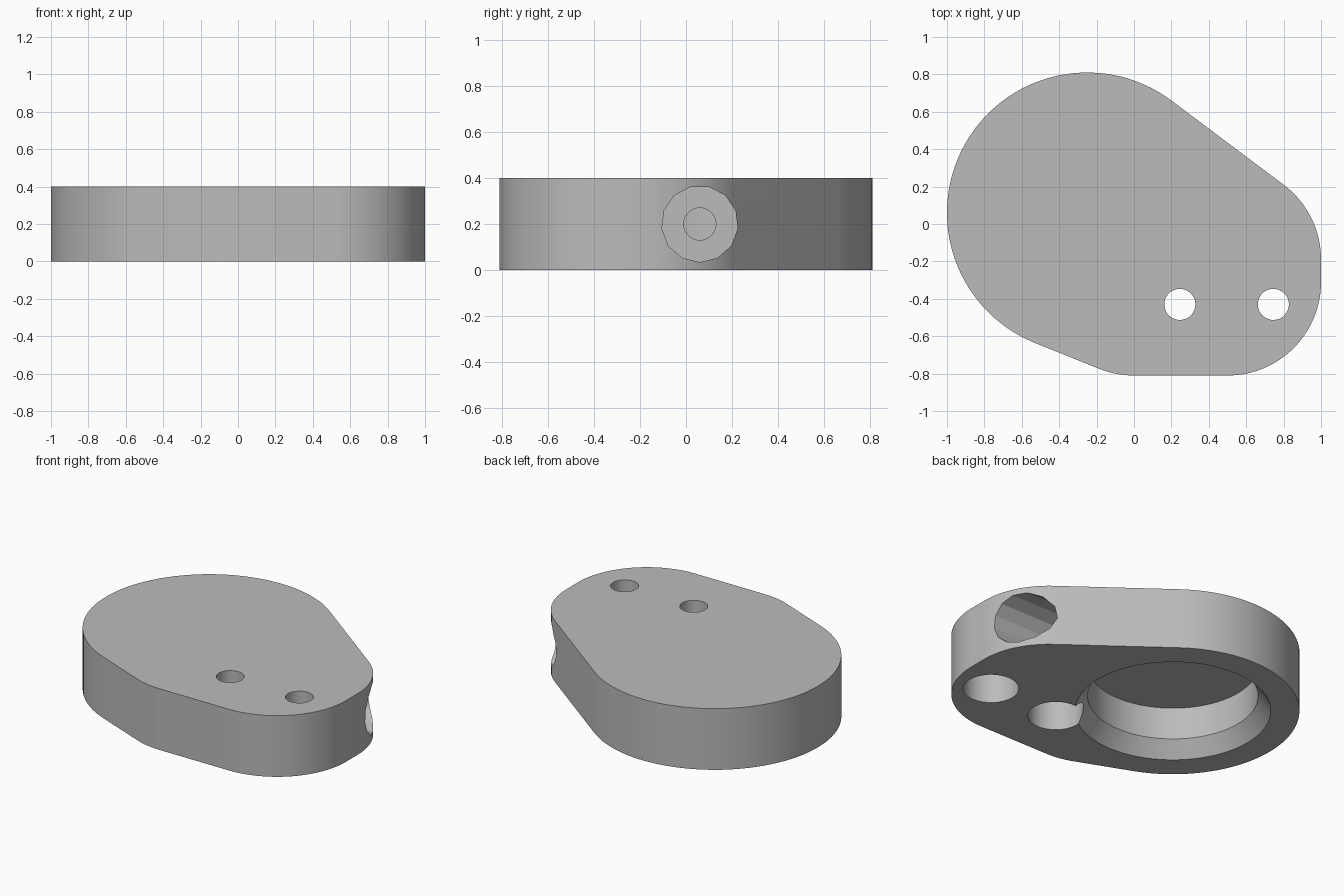
import bpy, bmesh
from math import radians, sin, cos, pi
from mathutils import Matrix

cube = bpy.data.objects.get("Cube")
if cube:
    bpy.data.objects.remove(cube)

grey = bpy.data.materials.new("plain grey")
grey.use_nodes = True
grey.diffuse_color = (0.5, 0.5, 0.5, 1)
grey.node_tree.nodes["Principled BSDF"].inputs["Base Color"].default_value = (0.5, 0.5, 0.5, 1)

HEIGHT = 0.4
HUB = (-0.25, 0.06)


def make_object(name, bm):
    bmesh.ops.recalc_face_normals(bm, faces=bm.faces)
    mesh = bpy.data.meshes.new(name)
    bm.to_mesh(mesh)
    bm.free()
    mesh.materials.append(grey)
    obj = bpy.data.objects.new(name, mesh)
    bpy.context.collection.objects.link(obj)
    return obj


def arc(cx, cy, r, start, end, steps):
    """Points along an arc, angles in degrees."""
    for i in range(steps + 1):
        a = radians(start + (end - start) * i / steps)
        yield cx + r * cos(a), cy + r * sin(a)


def lathe(name, profile, matrix, sides):
    """Closed solid turned around local z from (radius, z) steps."""
    bm = bmesh.new()
    rings = [[bm.verts.new((r * cos(2 * pi * i / sides), r * sin(2 * pi * i / sides), z))
              for i in range(sides)] for r, z in profile]
    for low, high in zip(rings, rings[1:]):
        for i in range(sides):
            j = (i + 1) % sides
            bm.faces.new((low[i], low[j], high[j], high[i]))
    bm.faces.new(rings[0])
    bm.faces.new(rings[-1])
    bm.transform(matrix)
    obj = make_object(name, bm)
    obj.hide_render = True
    return obj


# Plate: large round hub joined by tangents to three smaller corner arcs
outline = [*arc(*HUB, 0.75, 53.13, 248.1, 60),
           *arc(0, -0.31, 0.5, 248.1, 270, 8),
           *arc(0.5, -0.31, 0.5, 270, 360, 28),
           *arc(0.5, -0.19, 0.5, 0, 53.13, 16)]
bm = bmesh.new()
base = bm.faces.new([bm.verts.new((x, y, 0)) for x, y in outline])
top = bmesh.ops.extrude_face_region(bm, geom=[base])
bmesh.ops.translate(bm, vec=(0, 0, HEIGHT),
                    verts=[v for v in top["geom"] if isinstance(v, bmesh.types.BMVert)])
plate = make_object("mounting_plate", bm)

# Round pocket with a flared mouth, open underneath
cutters = [lathe("pocket_cutter", [(0.61, -0.04), (0.505, 0.1), (0.505, 0.31)],
                 Matrix.Translation((*HUB, 0)), 96)]

# Two counterbored screw holes
for x in (0.245, 0.745):
    cutters.append(lathe("screw_hole_cutter",
                         [(0.165, -0.1), (0.165, 0.2), (0.083, 0.2), (0.083, 0.5)],
                         Matrix.Translation((x, -0.43, 0)), 48))

# Side bore: wide faceted entry, then a narrow passage to the pocket
side = Matrix.Translation((0, HUB[1], HEIGHT / 2)) @ Matrix.Rotation(radians(90), 4, "Y")
cutters.append(lathe("side_bore_cutter", [(0.166, 0.5), (0.166, 1.2)], side, 13))
cutters.append(lathe("side_passage_cutter", [(0.07, 0.1), (0.07, 0.6)], side, 40))

# Cut everything out of the plate
bpy.ops.object.select_all(action="DESELECT")
bpy.context.view_layer.objects.active = plate
plate.select_set(True)
for cutter in cutters:
    mod = plate.modifiers.new(cutter.name, "BOOLEAN")
    mod.operation = "DIFFERENCE"
    mod.solver = "EXACT"
    mod.object = cutter
    bpy.ops.object.modifier_apply(modifier=mod.name)
    bpy.data.objects.remove(cutter)

bpy.ops.object.shade_smooth_by_angle(angle=radians(25))
